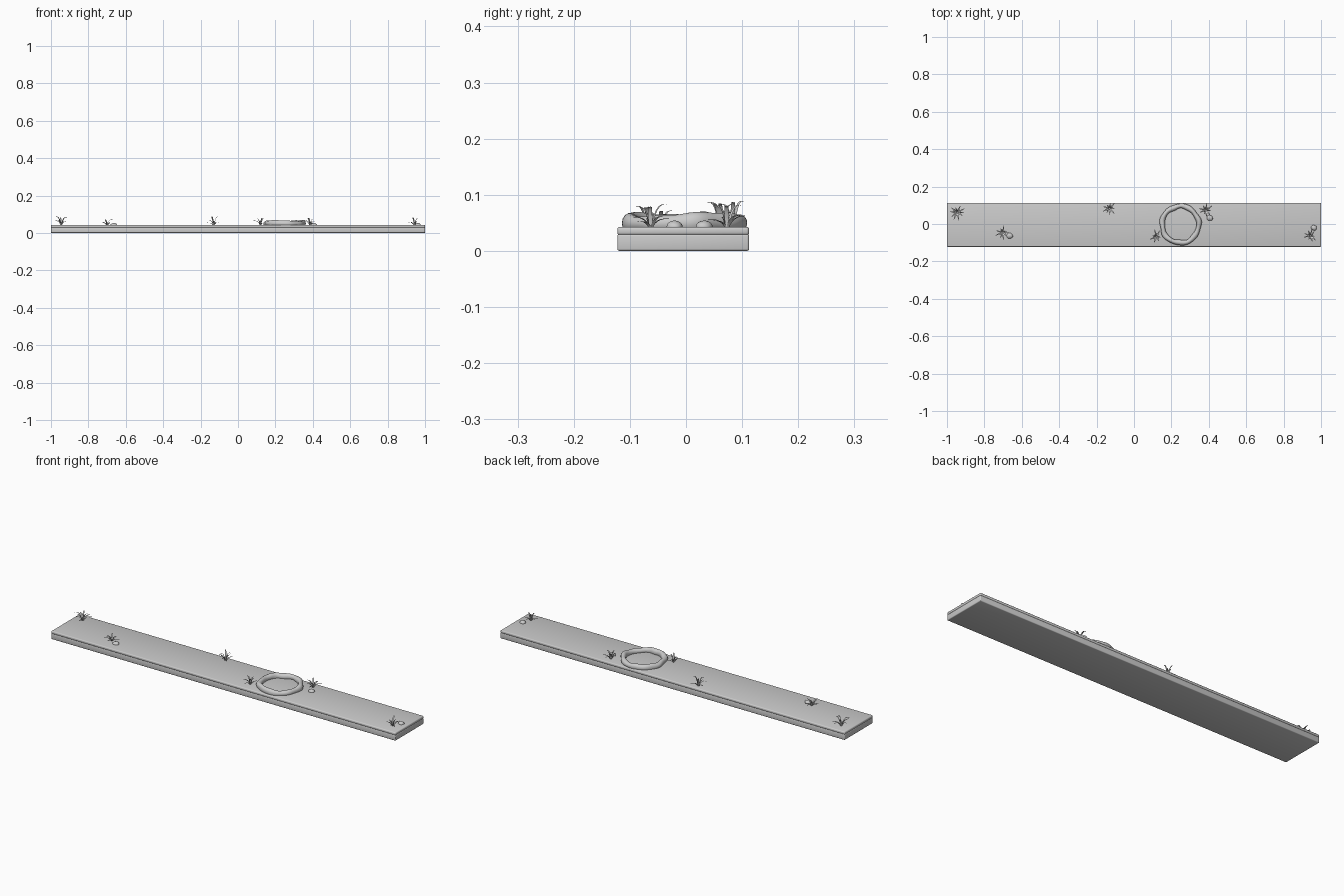
import bpy, bmesh, math, random
from mathutils import Vector

if "Cube" in bpy.data.objects:
    bpy.data.objects.remove(bpy.data.objects["Cube"])

random.seed(7)
CY = -0.005      # slab centre in y
TOP = 0.043      # slab top surface


def finish(name, bm, angle=40):
    bmesh.ops.recalc_face_normals(bm, faces=bm.faces)
    me = bpy.data.meshes.new(name)
    bm.to_mesh(me)
    bm.free()
    ob = bpy.data.objects.new(name, me)
    bpy.context.collection.objects.link(ob)
    bpy.ops.object.select_all(action='DESELECT')
    bpy.context.view_layer.objects.active = ob
    ob.select_set(True)
    bpy.ops.object.shade_smooth_by_angle(angle=math.radians(angle))
    return ob


def slab(name, z0, z1, bevel):
    bm = bmesh.new()
    bmesh.ops.create_cube(bm, size=1)
    for v in bm.verts:
        v.co = Vector((v.co.x * 2, v.co.y * 0.235 + CY,
                       z0 + (v.co.z + 0.5) * (z1 - z0)))
    bmesh.ops.bevel(bm, geom=bm.edges[:], offset=bevel, segments=3,
                    profile=0.5, affect='EDGES')
    finish(name, bm)


# two-layer platform with a rounded seam
slab("platform_base", 0.0, 0.030, 0.004)
slab("platform_top", 0.028, TOP, 0.005)


# uneven closed rim
def rim(name, cx, cy, radius, n=64, m=14):
    bm = bmesh.new()
    rings = []
    for i in range(n):
        a = 2 * math.pi * i / n
        r = radius + 0.002 * math.sin(5 * a + 1) + 0.001 * math.sin(9 * a)
        w = 0.0135 + 0.0015 * math.sin(7 * a)
        h = 0.016 + 0.002 * math.sin(3 * a + 0.6) + 0.0012 * math.sin(8 * a)
        zc = 0.050 + 0.002 * math.sin(2 * a)
        row = []
        for j in range(m):
            t = 2 * math.pi * j / m
            d = r + w * math.cos(t)
            row.append(bm.verts.new((cx + d * math.cos(a), cy + d * math.sin(a),
                                     zc + h * math.sin(t))))
        rings.append(row)
    for i in range(n):
        p, q = rings[i], rings[(i + 1) % n]
        for j in range(m):
            k = (j + 1) % m
            bm.faces.new((p[j], q[j], q[k], p[k]))
    finish(name, bm, 60)


rim("round_rim", 0.248, -0.003, 0.098)


# curved tapering leaf blade, folded along its midrib
def blade(bm, x, y, a, reach, height, width, n=7):
    out = Vector((math.cos(a), math.sin(a), 0))
    side = Vector((-math.sin(a), math.cos(a), 0))
    rows = []
    for i in range(n):
        t = i / n
        c = Vector((x, y, TOP - 0.002)) + out * (0.004 + reach * t ** 1.5)
        c.z += height * math.sin(t * 1.9)
        w = width * (0.55 + 1.1 * t) * (1 - t) ** 0.7
        lift = Vector((0, 0, 0.25 * w)) - out * 0.25 * w
        rows.append([bm.verts.new(c + side * w + lift), bm.verts.new(c),
                     bm.verts.new(c - side * w + lift)])
    tip = bm.verts.new(Vector((x, y, TOP + height * 0.93)) + out * (reach + 0.004))
    for p, q in zip(rows, rows[1:]):
        for k in (0, 1):
            bm.faces.new((p[k], p[k + 1], q[k + 1], q[k]))
    for k in (0, 1):
        bm.faces.new((rows[-1][k], rows[-1][k + 1], tip))


def tuft(name, x, y, reach, height, count=9):
    bm = bmesh.new()
    for i in range(count):
        a = 2 * math.pi * (i + random.uniform(-0.25, 0.25)) / count
        tall = i % 3 == 0
        h = height * (random.uniform(0.8, 1.0) if tall else random.uniform(0.25, 0.6))
        r = reach * (random.uniform(0.45, 0.75) if tall else random.uniform(0.75, 1.0))
        # keep the blades close to the platform outline
        ex, ey = x + r * math.cos(a), y + r * math.sin(a)
        if abs(ex) > 0.99 or abs(ey) > 0.113:
            r *= 0.7
        blade(bm, x, y, a, r, h, 0.0055)
    finish(name, bm, 60)


tufts = [(-0.945, 0.062, 0.050, 0.052, 10), (-0.70, -0.045, 0.042, 0.034, 9),
         (-0.13, 0.083, 0.038, 0.048, 9), (0.12, -0.068, 0.038, 0.043, 7),
         (0.385, 0.073, 0.040, 0.049, 9), (0.943, -0.063, 0.040, 0.043, 9)]
for i, (x, y, r, h, c) in enumerate(tufts):
    tuft(f"grass_tuft_{i + 1}", x, y, r, h, c)

# small rounded pebbles beside some tufts
for i, (x, y, s) in enumerate([(-0.665, -0.063, 0.017), (0.405, 0.032, 0.017),
                               (0.962, -0.020, 0.016)]):
    bm = bmesh.new()
    bmesh.ops.create_icosphere(bm, subdivisions=3, radius=1)
    for v in bm.verts:
        k = 1 + 0.06 * math.sin(3 * v.co.x + 2 * v.co.y + i)
        v.co = Vector((x + v.co.x * s * k, y + v.co.y * s * 0.9 * k,
                       TOP + v.co.z * 0.0105 * k))
    finish(f"pebble_{i + 1}", bm, 60)
